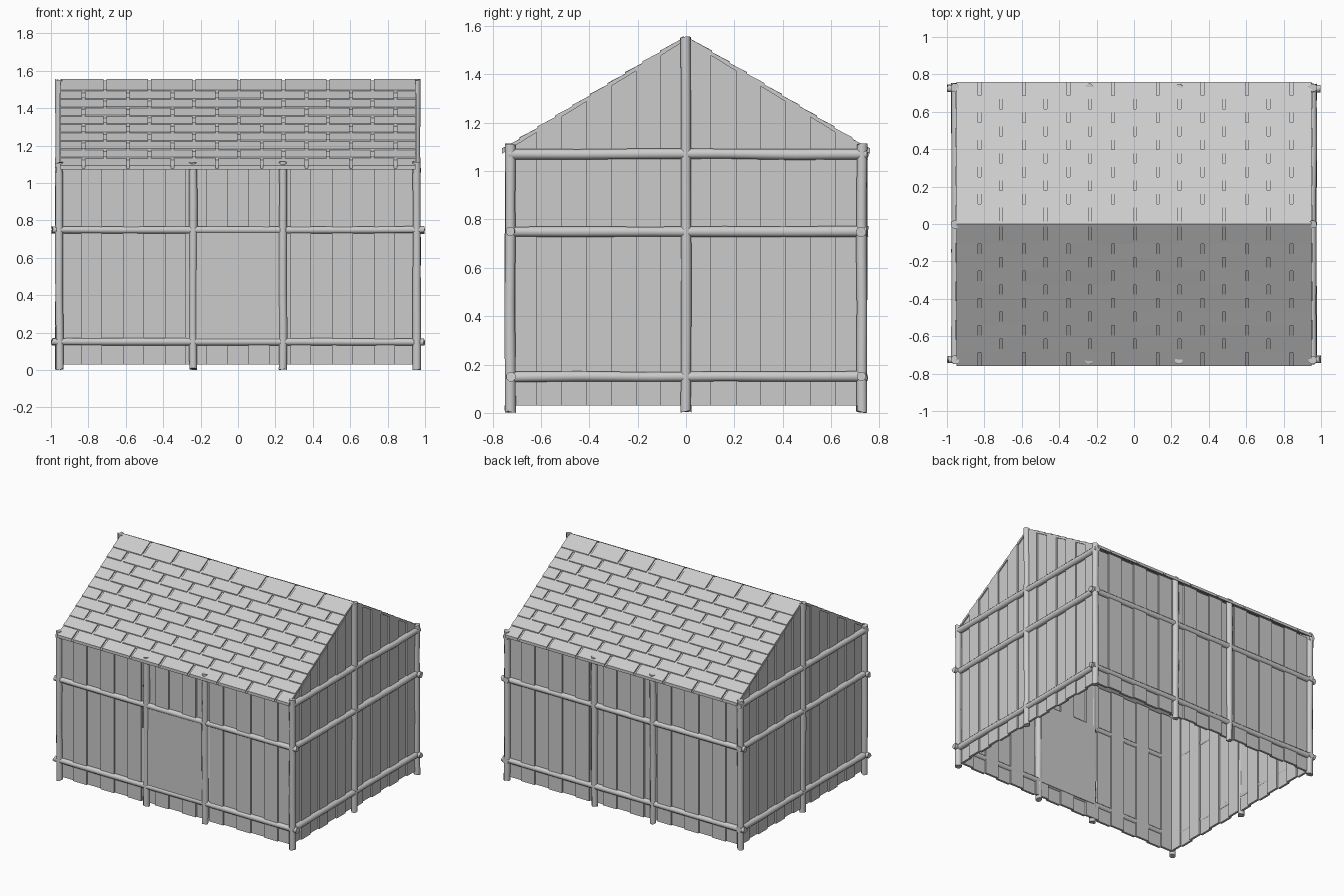
import bpy, bmesh, math, random
from mathutils import Vector, Matrix

random.seed(4)
if "Cube" in bpy.data.objects:
    bpy.data.objects.remove(bpy.data.objects["Cube"])

grey = bpy.data.materials.new("weathered_grey")
grey.use_nodes = True
grey.diffuse_color = (0.6, 0.6, 0.6, 1)
grey.node_tree.nodes["Principled BSDF"].inputs["Base Color"].default_value = (0.6, 0.6, 0.6, 1)

HALF_X, HALF_Y = 0.95, 0.72      # wall centre lines
EAVE_Y, EAVE_Z, RIDGE_Z = 0.76, 1.085, 1.555
SLOPE = (RIDGE_Z - EAVE_Z) / EAVE_Y
FLOOR = 0.03


def roof_z(y):
    return RIDGE_Z - SLOPE * abs(y)


def finish(name, bm):
    bmesh.ops.recalc_face_normals(bm, faces=bm.faces)
    mesh = bpy.data.meshes.new(name)
    bm.to_mesh(mesh)
    bm.free()
    mesh.materials.append(grey)
    obj = bpy.data.objects.new(name, mesh)
    bpy.context.collection.objects.link(obj)
    return obj


def prism(bm, outline, offset):
    """Closed solid made by sweeping an outline along an offset."""
    a = [bm.verts.new(p) for p in outline]
    b = [bm.verts.new(Vector(p) + Vector(offset)) for p in outline]
    bm.faces.new(a)
    bm.faces.new(b[::-1])
    n = len(a)
    for i in range(n):
        bm.faces.new((a[i], b[i], b[(i + 1) % n], a[(i + 1) % n]))


def log(name, start, end, radius=0.023, rings=5):
    """Slightly crooked eight-sided timber with rough ends."""
    start, end = Vector(start), Vector(end)
    axis = end - start
    turn = axis.to_track_quat('Z', 'Y').to_matrix()
    bm = bmesh.new()
    loops = []
    for r in range(rings + 1):
        t = r / rings
        size = radius * random.uniform(0.93, 1.05)
        drift = Vector((random.uniform(-1, 1), random.uniform(-1, 1), 0)) * 0.002
        loop = []
        for k in range(8):
            ang = math.tau * (k + 0.5) / 8
            p = Vector((math.cos(ang), math.sin(ang), 0)) * size + drift
            if r in (0, rings):
                p.z = random.uniform(0, 0.012) * (1 if r == 0 else -1)
            loop.append(bm.verts.new(start + axis * t + turn @ p))
        loops.append(loop)
    for low, high in zip(loops, loops[1:]):
        for k in range(8):
            bm.faces.new((low[k], low[(k + 1) % 8], high[(k + 1) % 8], high[k]))
    bm.faces.new(loops[0][::-1])
    bm.faces.new(loops[-1])
    obj = finish(name, bm)
    bpy.ops.object.select_all(action='DESELECT')
    obj.select_set(True)
    bpy.context.view_layer.objects.active = obj
    bpy.ops.object.shade_smooth_by_angle(angle=math.radians(50))


# Long walls: boards alternating in depth
def long_wall(name, side):
    bm = bmesh.new()
    count = 17
    width = 2 * HALF_X / count
    for i in range(count):
        x0 = -HALF_X + i * width
        y = side * (HALF_Y + (0.006 if i % 2 else -0.006)) - 0.008
        spans = [(FLOOR, 1.08)]
        if side < 0 and abs(x0 + width / 2) < 0.24:
            spans = [(FLOOR, 0.15), (0.75, 1.08)]
        for z0, z1 in spans:
            outline = [(x0, y, z0), (x0 + width, y, z0), (x0 + width, y, z1), (x0, y, z1)]
            prism(bm, outline, (0, 0.016, 0))
    finish(name, bm)


long_wall("front_wall_boards", -1)
long_wall("back_wall_boards", 1)


# Gable walls: boards cut to the roof slope
def gable_wall(name, side):
    bm = bmesh.new()
    count = 14
    width = 2 * HALF_Y / count
    for i in range(count):
        y0 = -HALF_Y + i * width
        y1 = y0 + width
        x = side * (HALF_X - 0.01 + (0.006 if i % 2 else -0.006)) - 0.008
        outline = [(x, y0, FLOOR), (x, y1, FLOOR), (x, y1, roof_z(y1) - 0.012), (x, y0, roof_z(y0) - 0.012)]
        prism(bm, outline, (0.016, 0, 0))
    finish(name, bm)


gable_wall("left_gable_boards", 1)
gable_wall("right_gable_boards", -1)

# Door panel
bm = bmesh.new()
prism(bm, [(-0.235, -0.738, 0.14), (0.235, -0.738, 0.14), (0.235, -0.738, 0.755), (-0.235, -0.738, 0.755)],
      (0, 0.035, 0))
finish("door_panel", bm)

# Upright posts
for sy, face in ((-1, "front"), (1, "back")):
    for x, label in ((-0.955, "right_corner"), (-0.24, "right_middle"), (0.24, "left_middle"), (0.955, "left_corner")):
        log(f"{face}_{label}_post", (x, sy * 0.727, 0), (x, sy * 0.727, 1.115))
for sx, face in ((-1, "right"), (1, "left")):
    log(f"{face}_gable_post", (sx * 0.955, 0, 0), (sx * 0.955, 0, 1.558))

# Horizontal rails
for z, level in ((0.15, "lower"), (0.75, "middle"), (1.07, "upper")):
    for sx, face in ((-1, "right"), (1, "left")):
        log(f"{face}_{level}_rail", (sx * 0.955, -0.745, z), (sx * 0.955, 0.755, z))
    if level != "upper":
        for sy, face in ((-1, "front"), (1, "back")):
            log(f"{face}_{level}_rail", (-1, sy * 0.725, z), (1, sy * 0.725, z), 0.021)


# Roof: lapped shingle courses with staggered joints
def roof_side(name, side):
    bm = bmesh.new()
    edges = [EAVE_Y - 0.0725 * i for i in range(10)] + [0]
    for row in range(10):
        low, high = edges[row], edges[row + 1]
        top = max(high - 0.02, 0)
        first = -0.825 if row % 2 == 0 else -0.71
        joints = [-HALF_X] + [first + 0.238 * k for k in range(8) if first + 0.238 * k < 0.9] + [HALF_X]
        for x0, x1 in zip(joints, joints[1:]):
            a = x0 + (0.008 if x0 > -HALF_X else 0)
            b = x1 - (0.008 if x1 < HALF_X else 0)
            lift = random.uniform(0, 0.002)
            profile = [(low, roof_z(low) - 0.012), (low, roof_z(low) + 0.008 + lift),
                       (top, roof_z(top) + 0.001), (top, roof_z(top) - 0.014)]
            prism(bm, [(a, side * y, z) for y, z in profile], (b - a, 0, 0))
    # Thin sheathing under the shingles
    sheet = [(EAVE_Y, EAVE_Z - 0.013), (EAVE_Y, EAVE_Z - 0.006), (0, RIDGE_Z - 0.006), (0, RIDGE_Z - 0.013)]
    prism(bm, [(-HALF_X, side * y, z) for y, z in sheet], (2 * HALF_X, 0, 0))
    finish(name, bm)


roof_side("front_roof_shingles", -1)
roof_side("back_roof_shingles", 1)
